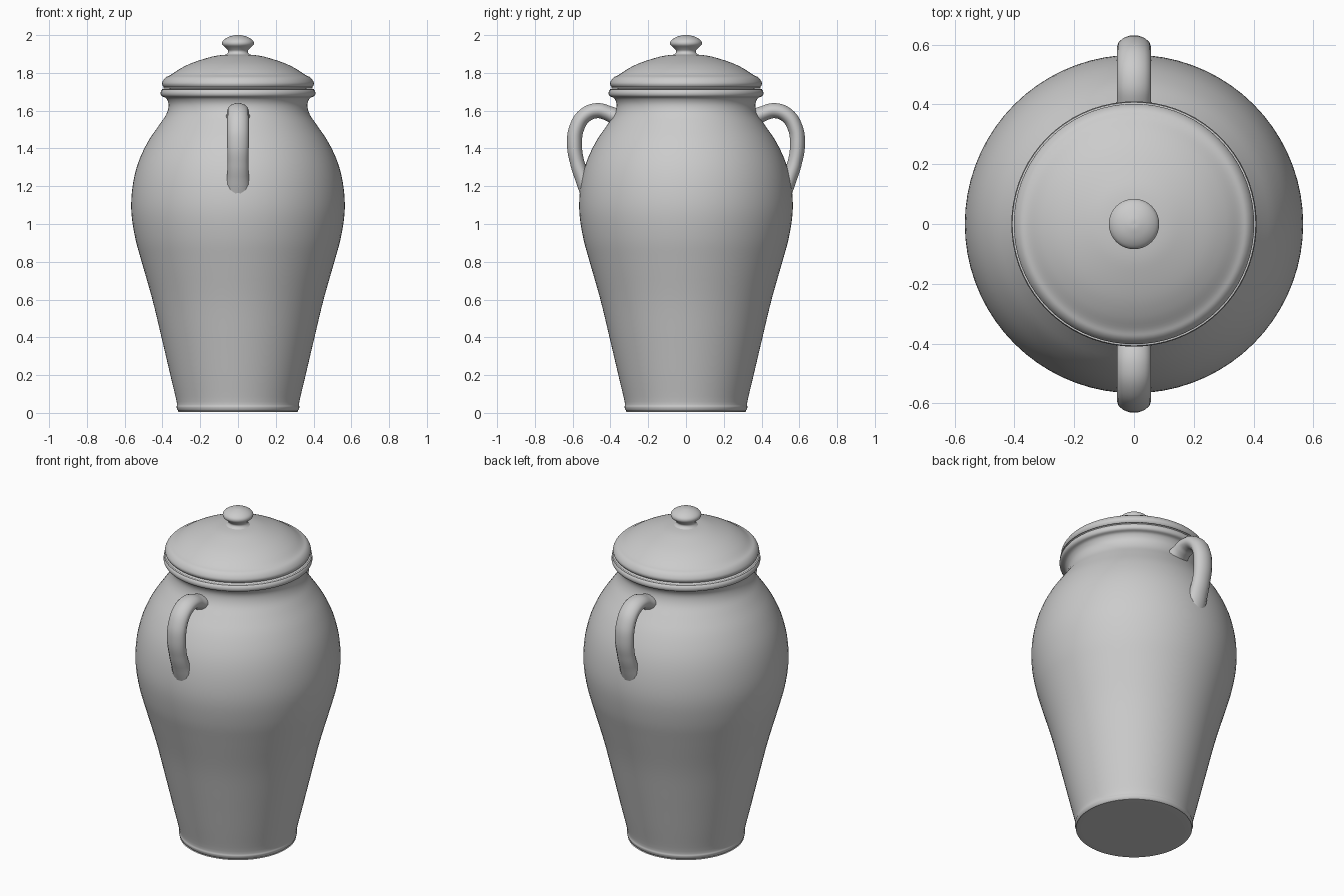
import bpy
import bmesh
import math
from mathutils import Vector

if "Cube" in bpy.data.objects:
    bpy.data.objects.remove(bpy.data.objects["Cube"])

clay = bpy.data.materials.new("grey_clay")
clay.use_nodes = True
GREY = (0.6, 0.6, 0.6, 1)
clay.diffuse_color = GREY
clay.node_tree.nodes["Principled BSDF"].inputs["Base Color"].default_value = GREY


def smooth_path(points, steps=4):
    """Catmull-Rom curve through (radius, height) points."""
    p = [Vector(q) for q in points]
    p = [p[0]] + p + [p[-1]]
    out = []
    for a, b, c, d in zip(p, p[1:], p[2:], p[3:]):
        for i in range(steps):
            t = i / steps
            out.append(0.5 * (2 * b + (c - a) * t + (2 * a - 5 * b + 4 * c - d) * t ** 2
                              + (3 * b - a - 3 * c + d) * t ** 3))
    return out + [p[-1]]


def finish(obj, angle):
    obj.data.materials.clear()
    obj.data.materials.append(clay)
    bpy.ops.object.select_all(action="DESELECT")
    obj.select_set(True)
    bpy.context.view_layer.objects.active = obj
    bpy.ops.object.shade_smooth_by_angle(angle=math.radians(angle))


def lathe(name, points, segments=72):
    """Turn a profile around the z axis."""
    bm = bmesh.new()
    verts = [bm.verts.new((max(q.x, 0), 0, q.y)) for q in smooth_path(points)]
    edges = [bm.edges.new(pair) for pair in zip(verts, verts[1:])]
    bmesh.ops.spin(bm, geom=verts + edges, axis=(0, 0, 1), cent=(0, 0, 0),
                   angle=math.tau, steps=segments, use_merge=True)
    bmesh.ops.remove_doubles(bm, verts=bm.verts, dist=0.0005)
    bmesh.ops.recalc_face_normals(bm, faces=bm.faces)
    mesh = bpy.data.meshes.new(name)
    bm.to_mesh(mesh)
    bm.free()
    obj = bpy.data.objects.new(name, mesh)
    bpy.context.collection.objects.link(obj)
    finish(obj, 50)


# Jar body: flat base, tapering belly, narrow neck and rolled lip
lathe("jar_body", [
    (0, 0.005), (0.29, 0.005), (0.315, 0.01), (0.325, 0.03), (0.325, 0.06),
    (0.358, 0.2), (0.405, 0.4), (0.453, 0.6), (0.51, 0.8), (0.545, 0.93),
    (0.565, 1.07), (0.558, 1.2), (0.53, 1.32), (0.48, 1.43), (0.42, 1.52),
    (0.38, 1.58), (0.367, 1.63), (0.38, 1.665), (0.404, 1.677), (0.41, 1.695),
    (0.4, 1.712), (0.37, 1.716), (0, 1.716)])

# Lid: thick rim with a raised edge and a shallow dome
lathe("lid", [
    (0, 1.718), (0.37, 1.718), (0.392, 1.724), (0.402, 1.742), (0.395, 1.762),
    (0.38, 1.778), (0.355, 1.79), (0.31, 1.82), (0.25, 1.85), (0.17, 1.877),
    (0.1, 1.893), (0, 1.9)])

# Knob: pinched neck and rounded top
lathe("lid_knob", [
    (0.085, 1.885), (0.06, 1.9), (0.052, 1.915), (0.065, 1.932), (0.083, 1.95),
    (0.08, 1.97), (0.055, 1.988), (0.02, 1.999), (0, 2.0)], 40)

# Handles: flattened strap loops from the neck to the shoulder
LOOP = [(0.35, 1.555, 1.2), (0.41, 1.585, 1), (0.47, 1.6, 1), (0.535, 1.575, 1),
        (0.578, 1.51, 1), (0.59, 1.42, 1), (0.577, 1.33, 0.95),
        (0.55, 1.25, 1), (0.51, 1.16, 1.2)]


def handle(name, side):
    curve = bpy.data.curves.new(name, "CURVE")
    curve.dimensions = "3D"
    curve.bevel_depth = 0.041
    curve.bevel_resolution = 5
    curve.resolution_u = 6
    spline = curve.splines.new("BEZIER")
    spline.bezier_points.add(len(LOOP) - 1)
    for point, (y, z, radius) in zip(spline.bezier_points, LOOP):
        point.co = (0, side * y, z)
        point.radius = radius
        point.handle_left_type = point.handle_right_type = "AUTO"
    obj = bpy.data.objects.new(name, curve)
    bpy.context.collection.objects.link(obj)
    obj.scale.x = 1.4
    bpy.ops.object.select_all(action="DESELECT")
    obj.select_set(True)
    bpy.context.view_layer.objects.active = obj
    bpy.ops.object.convert(target="MESH")
    finish(bpy.context.object, 60)


for name, side in (("front_handle", -1), ("back_handle", 1)):
    handle(name, side)
